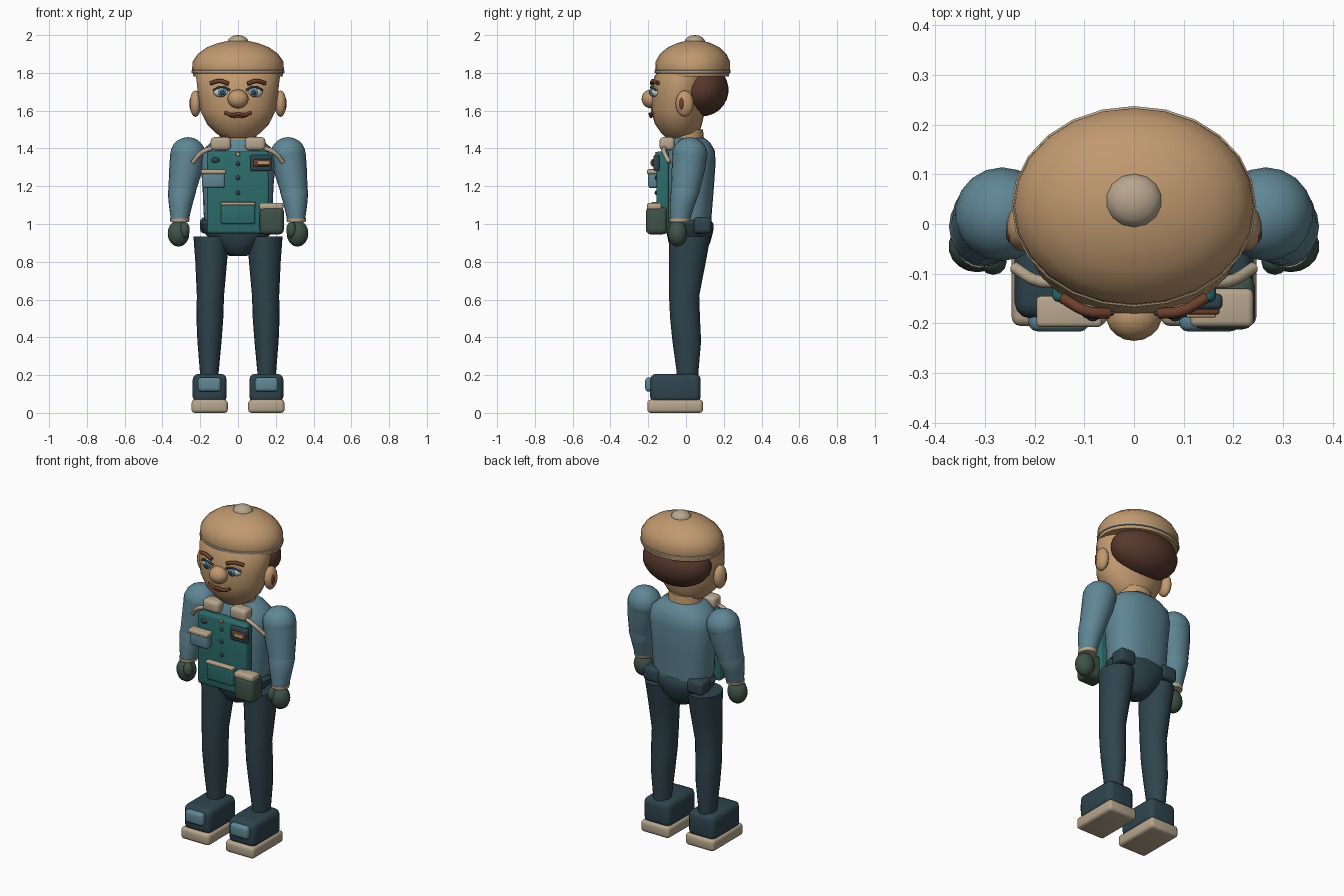
import bpy, bmesh, math
from mathutils import Vector

if "Cube" in bpy.data.objects:
    bpy.data.objects.remove(bpy.data.objects["Cube"], do_unlink=True)

meshes = []


def material(name, r, g, b):
    m = bpy.data.materials.new(name)
    m.use_nodes = True
    m.diffuse_color = (r, g, b, 1)
    m.node_tree.nodes["Principled BSDF"].inputs["Base Color"].default_value = (r, g, b, 1)
    return m


SKIN = material("warm_skin", .53, .32, .16)
TAN = material("pale_tan", .47, .38, .27)
BLUE = material("dusty_blue", .115, .24, .30)
NAVY = material("dark_navy", .028, .058, .075)
TEAL = material("apron_teal", .025, .15, .145)
GREEN = material("dark_green", .05, .085, .065)
HAIR = material("hair_brown", .095, .04, .026)
BROWN = material("red_brown", .15, .05, .025)
WHITE = material("eye_white", .65, .65, .6)


def finish(name, bm, mat):
    bmesh.ops.recalc_face_normals(bm, faces=bm.faces)
    me = bpy.data.meshes.new(name)
    bm.to_mesh(me)
    bm.free()
    me.materials.append(mat)
    ob = bpy.data.objects.new(name, me)
    bpy.context.collection.objects.link(ob)
    meshes.append(ob)
    return ob


def ball(name, mat, centre, radii, seg=18):
    bm = bmesh.new()
    bmesh.ops.create_uvsphere(bm, u_segments=seg, v_segments=seg // 2 + 1, radius=1)
    for v in bm.verts:
        v.co = Vector(v.co[i] * radii[i] + centre[i] for i in range(3))
    return finish(name, bm, mat)


def box(name, mat, xs, ys, zs, bevel=.01):
    """Rounded box given by its low and high limit on each axis."""
    bm = bmesh.new()
    bmesh.ops.create_cube(bm, size=1)
    for v in bm.verts:
        v.co = Vector(sum(a) / 2 + c * (a[1] - a[0]) for c, a in zip(v.co, (xs, ys, zs)))
    bmesh.ops.bevel(bm, geom=bm.edges[:], offset=bevel, segments=3, profile=.5, affect='EDGES')
    return finish(name, bm, mat)


def loft(name, mat, rings, seg=20, power=2.0):
    """Skin over level ellipses: (z, centre x, centre y, radius x, radius y)."""
    bm = bmesh.new()
    rows = []
    for z, cx, cy, rx, ry in rings:
        row = []
        for i in range(seg):
            t = math.tau * i / seg
            c, s = math.cos(t), math.sin(t)
            x = math.copysign(abs(c) ** (2 / power), c)
            y = math.copysign(abs(s) ** (2 / power), s)
            row.append(bm.verts.new((cx + rx * x, cy + ry * y, z)))
        rows.append(row)
    for a, b in zip(rows, rows[1:]):
        for i in range(seg):
            j = (i + 1) % seg
            bm.faces.new((a[i], a[j], b[j], b[i]))
    bm.faces.new(rows[0])
    bm.faces.new(rows[-1])
    return finish(name, bm, mat)


def tube(name, mat, points, radius):
    cu = bpy.data.curves.new(name, 'CURVE')
    cu.dimensions = '3D'
    cu.bevel_depth = radius
    cu.bevel_resolution = 2
    cu.resolution_u = 6
    cu.use_fill_caps = True
    sp = cu.splines.new('BEZIER')
    sp.bezier_points.add(len(points) - 1)
    for bp, p in zip(sp.bezier_points, points):
        bp.co = p
        bp.handle_left_type = bp.handle_right_type = 'AUTO'
    cu.materials.append(mat)
    bpy.context.collection.objects.link(bpy.data.objects.new(name, cu))


# Head, neck, hair
loft("head", SKIN, [(1.455, 0, -.03, .08, .075), (1.48, 0, -.03, .115, .1),
                    (1.53, 0, -.04, .165, .125), (1.6, 0, -.042, .2, .143),
                    (1.7, 0, -.035, .213, .147), (1.78, 0, -.02, .222, .148),
                    (1.84, 0, 0, .2, .13)], 24)
loft("neck", SKIN, [(1.4, 0, .005, .105, .095), (1.5, 0, .005, .095, .085)])
ball("hair", HAIR, (0, .085, 1.71), (.212, .14, .14), 24)
ball("nose", SKIN, (0, -.185, 1.662), (.056, .05, .05))

# Beret
loft("beret", SKIN, [(1.78, 0, .035, .236, .192), (1.82, 0, .035, .243, .198),
                     (1.86, 0, .036, .24, .197), (1.9, 0, .038, .213, .176),
                     (1.935, 0, .04, .165, .137), (1.958, 0, .043, .105, .088),
                     (1.972, 0, .045, .04, .035)], 24)
loft("beret_band", TAN, [(1.795, 0, .035, .235, .19), (1.8, 0, .035, .245, .201),
                         (1.812, 0, .035, .246, .202), (1.818, 0, .035, .236, .19)], 24)
ball("beret_button", TAN, (0, .047, 1.962), (.058, .055, .038), 14)

# Mouth
tube("mouth", BROWN, [(-.07, -.175, 1.59), (-.035, -.187, 1.578), (0, -.19, 1.582),
                      (.035, -.187, 1.578), (.07, -.175, 1.59)], .009)
tube("lower_lip", BROWN, [(-.045, -.179, 1.573), (0, -.186, 1.567), (.045, -.179, 1.573)], .007)

# Torso and hips
loft("torso", BLUE, [(.97, 0, .02, .165, .11), (1.05, 0, .02, .182, .116),
                     (1.2, 0, .022, .188, .126), (1.33, 0, .022, .2, .135),
                     (1.39, 0, .022, .19, .13), (1.43, 0, .018, .145, .11),
                     (1.455, 0, .01, .1, .09)], 24, 2.4)
loft("hips", NAVY, [(.83, 0, .015, .045, .05), (.85, 0, .015, .075, .08),
                    (.9, 0, .018, .13, .11), (.96, 0, .02, .185, .124),
                    (1.0, 0, .02, .197, .126), (1.02, 0, .02, .18, .112)], 24)

# Apron bib with buttons
box("apron_bib", TEAL, (-.165, .165), (-.157, -.09), (.95, 1.385), .014)
box("bib_clasp", TAN, (-.01, .01), (-.165, -.15), (1.36, 1.38), .003)
for z in (1.32, 1.245, 1.165, 1.1):
    ball("apron_button", NAVY, (0, -.158, z), (.012, .008, .012), 10)

# Pockets, tools and hip pouch
box("chest_pocket", BLUE, (-.19, -.068), (-.2, -.145), (1.19, 1.28), .015)
box("chest_pocket_trim", TAN, (-.196, -.064), (-.207, -.145), (1.265, 1.29), .008)
ball("bib_badge", NAVY, (-.12, -.158, 1.338), (.022, .01, .014), 12)
box("tool_pocket", NAVY, (.065, .178), (-.172, -.14), (1.28, 1.365), .01)
box("tool_handle", BROWN, (.082, .172), (-.182, -.165), (1.305, 1.343), .005)
box("tool_tip", SKIN, (.105, .165), (-.188, -.175), (1.313, 1.335), .004)
box("front_pocket", TEAL, (-.09, .09), (-.178, -.145), (1.0, 1.11), .01)
box("front_pocket_trim", TAN, (-.092, .092), (-.184, -.145), (1.1, 1.116), .005)
box("hip_pouch", GREEN, (.115, .243), (-.212, -.1), (.945, 1.09), .025)
box("hip_pouch_flap", TAN, (.113, .24), (-.207, -.13), (1.075, 1.112), .012)

# Mirrored parts
for s, side in ((1, "left"), (-1, "right")):
    def span(a, b):
        return tuple(sorted((s * a, s * b)))

    # Face
    ball(side + "_ear", SKIN, (s * .225, -.007, 1.637), (.032, .048, .07), 14)
    ball(side + "_inner_ear", BROWN, (s * .244, -.02, 1.637), (.014, .02, .038), 12)
    ball(side + "_eye", WHITE, (s * .086, -.155, 1.698), (.044, .03, .029), 16)
    ball(side + "_iris", BLUE, (s * .084, -.18, 1.696), (.022, .012, .022), 14)
    ball(side + "_pupil", NAVY, (s * .083, -.187, 1.696), (.013, .009, .014), 12)
    tube(side + "_eyelid", NAVY, [(s * .042, -.178, 1.708), (s * .085, -.184, 1.726),
                                  (s * .13, -.158, 1.708)], .006)
    tube(side + "_brow", BROWN, [(s * .05, -.18, 1.742), (s * .095, -.175, 1.757),
                                 (s * .145, -.148, 1.745)], .011)

    # Collar and strap
    box(side + "_collar", TAN, span(.037, .145), (-.14, -.06), (1.39, 1.46), .02)
    tube(side + "_strap", TAN, [(s * .13, -.115, 1.405), (s * .19, -.115, 1.38),
                                (s * .24, -.088, 1.325)], .012)

    # Arm
    ball(side + "_shoulder", BLUE, (s * .265, .02, 1.368), (.095, .094, .092))
    loft(side + "_upper_arm", BLUE, [(1.37, s * .265, .02, .094, .093), (1.28, s * .277, .012, .088, .088),
                                     (1.16, s * .298, -.006, .071, .074)])
    loft(side + "_forearm", BLUE, [(1.2, s * .293, -.003, .07, .073), (1.17, s * .297, -.005, .075, .077),
                                   (1.1, s * .304, -.02, .062, .066), (1.02, s * .308, -.032, .047, .052)])
    loft(side + "_cuff", TAN, [(1.01, s * .309, -.034, .049, .053), (1.028, s * .308, -.032, .052, .056)])
    ball(side + "_hand", GREEN, (s * .315, -.045, .95), (.058, .052, .07))
    ball(side + "_thumb", GREEN, (s * .283, -.075, .968), (.028, .028, .044), 12)

    # Back hip pouch
    box(side + "_back_pouch", NAVY, span(.095, .2), (.04, .135), (.95, 1.035), .02)

    # Leg and shoe
    loft(side + "_leg", NAVY, [(.15, s * .15, .008, .047, .055), (.22, s * .152, .008, .05, .058),
                               (.38, s * .151, .004, .064, .076), (.5, s * .149, -.005, .071, .079),
                               (.62, s * .146, -.01, .072, .08), (.8, s * .142, .008, .084, .097),
                               (.935, s * .142, .02, .094, .11)])
    box(side + "_sole", TAN, span(.054, .246), (-.205, .09), (0, .07), .018)
    box(side + "_shoe", NAVY, span(.06, .24), (-.19, .078), (.055, .207), .032)
    box(side + "_toe_patch", BLUE, span(.09, .212), (-.216, -.17), (.112, .188), .018)

# Smooth shading with sharp edges kept
bpy.ops.object.select_all(action='DESELECT')
for ob in meshes:
    ob.select_set(True)
bpy.context.view_layer.objects.active = meshes[0]
bpy.ops.object.shade_smooth_by_angle(angle=math.radians(40))
